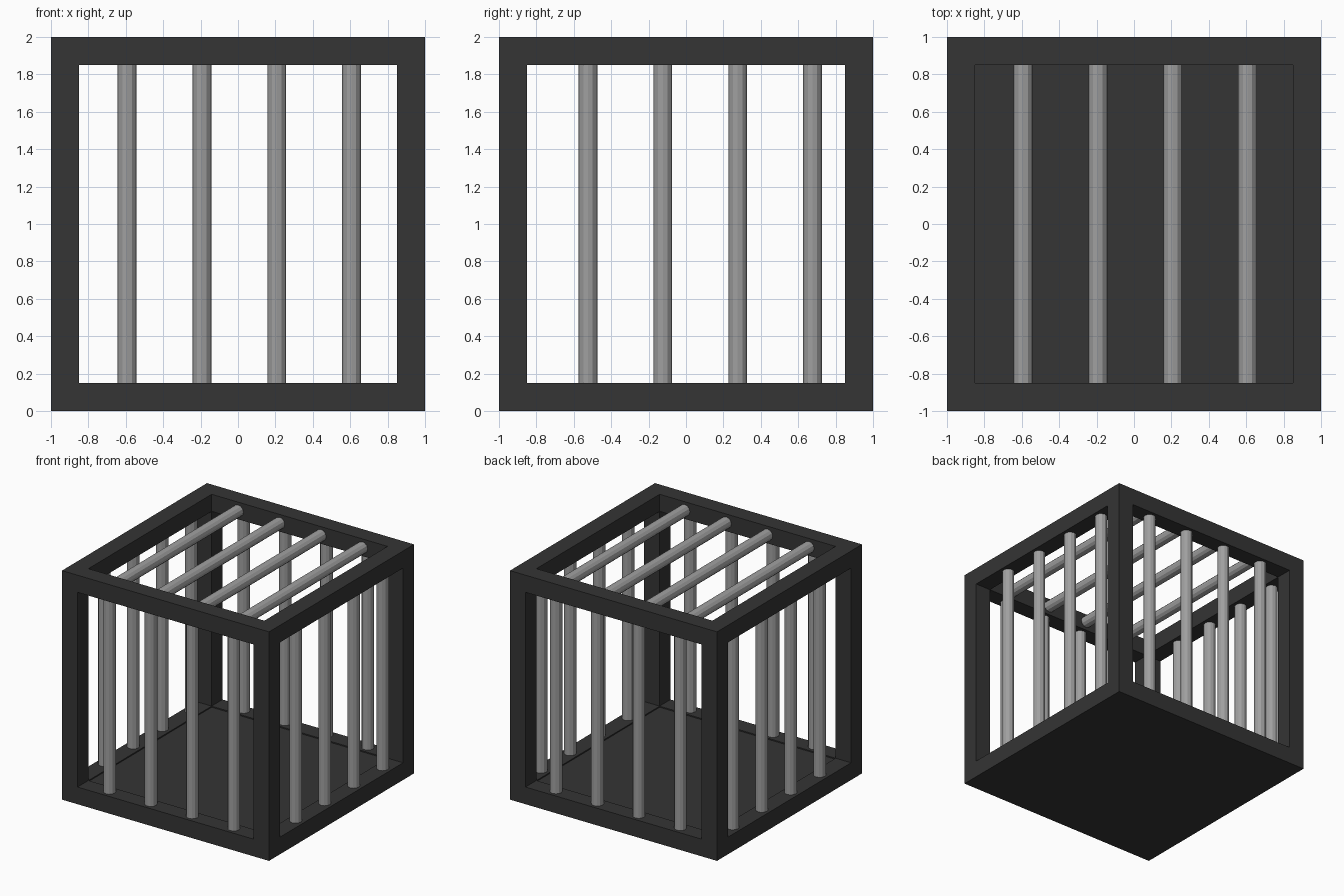
import bpy, math

if "Cube" in bpy.data.objects:
    bpy.data.objects.remove(bpy.data.objects["Cube"])

OUTER, BEAM, RAD = 1.0, 0.15, 0.05
MID = OUTER - BEAM / 2          # centre line of the frame beams


def paint(name, c):
    m = bpy.data.materials.new(name)
    m.diffuse_color = (c, c, c, 1)
    m.use_nodes = True
    m.node_tree.nodes["Principled BSDF"].inputs["Base Color"].default_value = m.diffuse_color
    return m


dark = paint("dark_metal", 0.035)
steel = paint("steel", 0.35)


def box(name, size, loc):
    bpy.ops.mesh.primitive_cube_add(size=1, location=loc)
    o = bpy.context.object
    o.name = name
    o.scale = size
    bpy.ops.object.transform_apply(location=False, rotation=False, scale=True)
    o.data.materials.append(dark)
    return o


def bar(name, loc, rot=(0, 0, 0)):
    bpy.ops.mesh.primitive_cylinder_add(vertices=12, radius=RAD, depth=1.76,
                                        location=loc, rotation=rot)
    o = bpy.context.object
    o.name = name
    o.data.materials.append(steel)


# Cube frame: a block with three square tunnels cut through it, floor kept
frame = box("cage_frame", (2, 2, 2), (0, 0, 1))
inner = 2 * (OUTER - BEAM)
for name, size, z in (("cut_x", (3, inner, inner), 1),
                      ("cut_y", (inner, 3, inner), 1),
                      ("cut_top", (inner, inner, 3), 1.64)):
    cutter = box(name, size, (0, 0, z))
    mod = frame.modifiers.new(name, 'BOOLEAN')
    mod.operation = 'DIFFERENCE'
    mod.solver = 'EXACT'
    mod.object = cutter
    cutter.hide_render = True
    cutter.hide_set(True)

# Bars on the four walls and the roof
for i in range(4):
    x, y = -0.593 + 0.4 * i, -0.524 + 0.4 * i
    bar(f"front_bar_{i}", (x, -MID, 1))
    bar(f"back_bar_{i}", (x, MID, 1))
    bar(f"left_bar_{i}", (-MID, y, 1))
    bar(f"right_bar_{i}", (MID, y, 1))
    bar(f"roof_bar_{i}", (x, 0, 1 + MID), (math.pi / 2, 0, 0))
